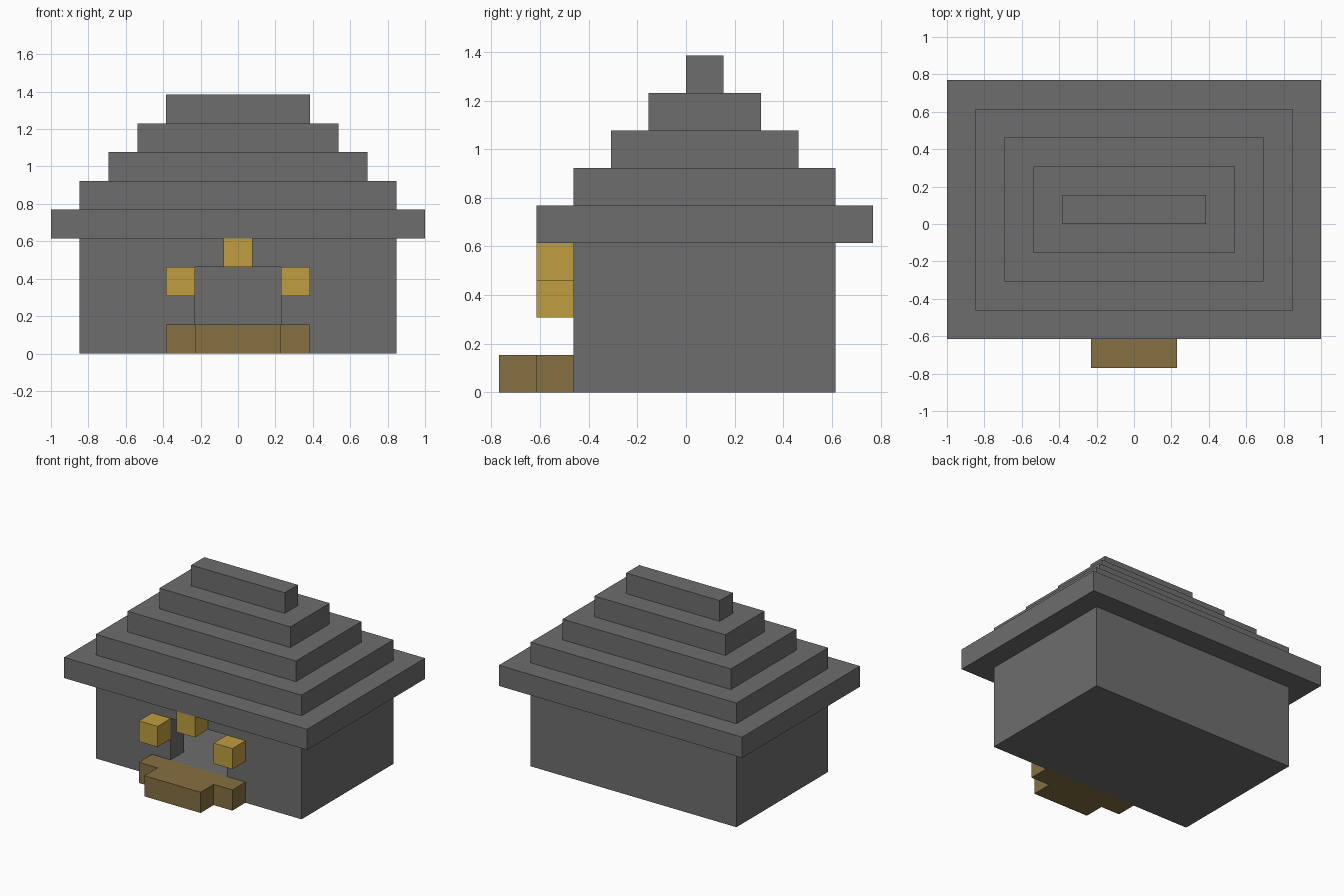
import bpy

U = 2 / 13  # size of one block; all dimensions below are in blocks

if "Cube" in bpy.data.objects:
    bpy.data.objects.remove(bpy.data.objects["Cube"], do_unlink=True)


def material(name, rgb):
    mat = bpy.data.materials.new(name)
    mat.use_nodes = True
    mat.diffuse_color = (*rgb, 1)
    mat.node_tree.nodes["Principled BSDF"].inputs["Base Color"].default_value = (*rgb, 1)
    return mat


stone = material("grey stone", (0.155, 0.155, 0.155))
wood = material("brown wood", (0.24, 0.16, 0.052))
glow = material("yellow lantern", (0.53, 0.345, 0.052))


def block(name, xs, ys, zs, mat):
    """Box spanning the given ranges, measured in blocks."""
    spans = (xs, ys, zs)
    bpy.ops.mesh.primitive_cube_add(size=1)
    ob = bpy.context.object
    ob.name = name
    for v in ob.data.vertices:
        v.co = [(lo + (hi - lo) * (c + 0.5)) * U for c, (lo, hi) in zip(v.co, spans)]
    ob.data.materials.append(mat)
    return ob


def carve(target, cutter):
    mod = target.modifiers.new("carve", "BOOLEAN")
    mod.operation = "DIFFERENCE"
    mod.solver = "EXACT"
    mod.object = cutter
    bpy.context.view_layer.objects.active = target
    bpy.ops.object.modifier_apply(modifier=mod.name)
    bpy.data.objects.remove(cutter, do_unlink=True)


# Hollow house with an open doorway and a raised floor
house = block("house_walls", (-5.5, 5.5), (-3, 4), (0, 4), stone)
carve(house, block("room_cutter", (-4.5, 4.5), (-2, 3), (1, 5), stone))
carve(house, block("door_cutter", (-1.5, 1.5), (-4, -1), (1, 3), stone))

# Stepped roof, each tier one block smaller on every side
for i in range(5):
    half = 6.5 - i
    block(f"roof_tier_{i + 1}", (-half, half), (i - 4, 5 - i), (4 + i, 5 + i), stone)

# Porch steps
block("porch_step", (-2.5, 2.5), (-4, -3), (0, 1), wood)
block("front_step", (-1.5, 1.5), (-5, -4), (0, 1), wood)

# Lanterns around the doorway
for name, x, z in (("right_lantern", -2, 2), ("left_lantern", 2, 2), ("door_lantern", 0, 3)):
    block(name, (x - 0.5, x + 0.5), (-4, -3), (z, z + 1), glow)
